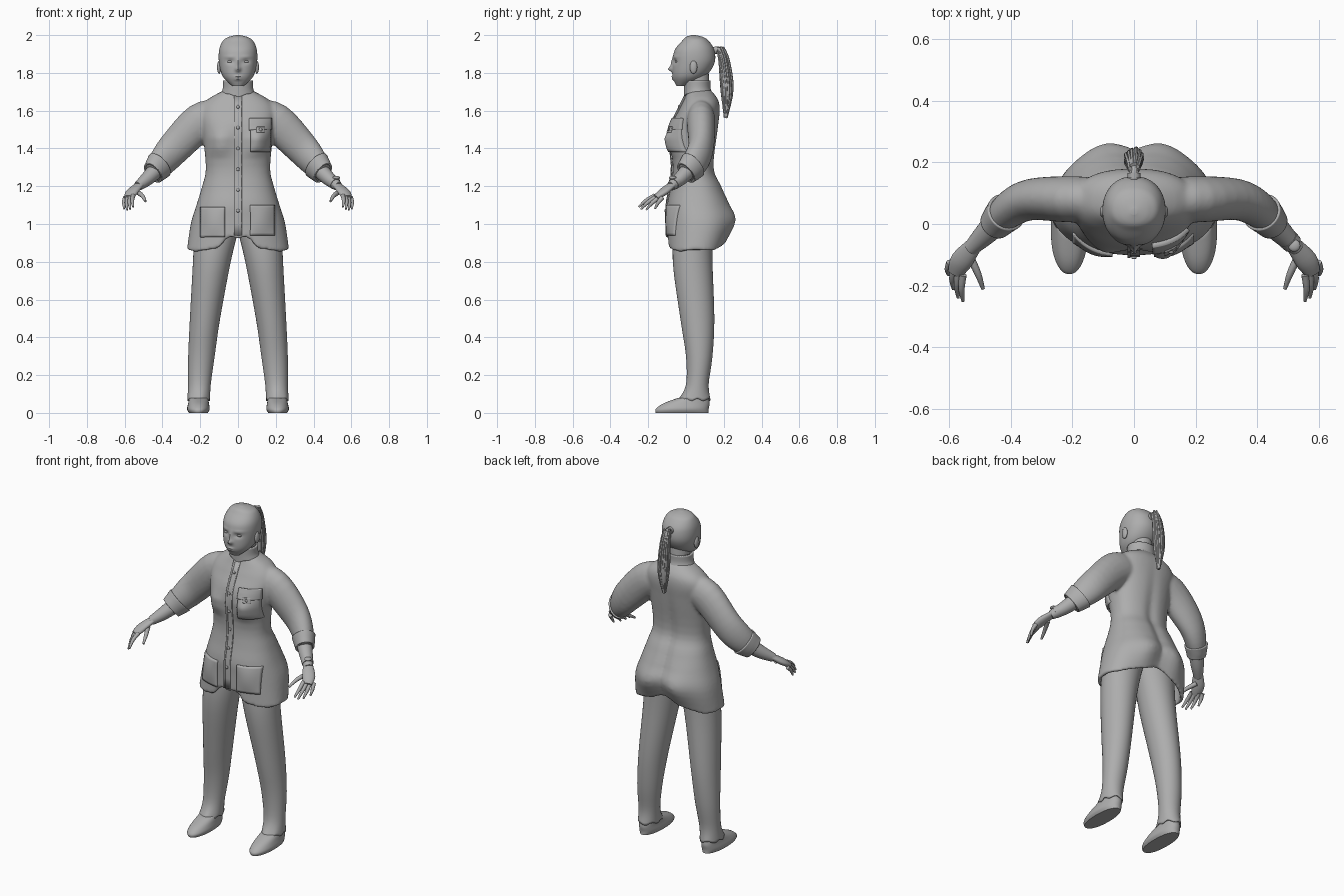
import bpy, bmesh, math, random
from mathutils import Vector, Matrix
from mathutils.bvhtree import BVHTree

random.seed(4)
if "Cube" in bpy.data.objects:
    bpy.data.objects.remove(bpy.data.objects["Cube"])

GREY = (.42, .42, .42, 1)
grey = bpy.data.materials.new("plain_grey")
grey.use_nodes = True
grey.diffuse_color = GREY
grey.node_tree.nodes["Principled BSDF"].inputs["Base Color"].default_value = GREY
RIGHTWARD, BACKWARD, UPWARD = Vector((1, 0, 0)), Vector((0, 1, 0)), Vector((0, 0, 1))


def finish(name, bm, wall=0):
    """Turn a bmesh into a smooth shaded object, optionally given a wall thickness."""
    mesh = bpy.data.meshes.new(name)
    bm.to_mesh(mesh)
    bm.free()
    mesh.materials.append(grey)
    mesh.shade_smooth()
    mesh.set_sharp_from_angle(angle=math.radians(50))
    obj = bpy.data.objects.new(name, mesh)
    bpy.context.collection.objects.link(obj)
    if wall:
        shell = obj.modifiers.new("wall", "SOLIDIFY")
        shell.thickness, shell.offset = wall, -1
    return obj


def spline(rows, steps):
    """Smooth curve through rows of numbers."""
    ends = [rows[0], *rows, rows[-1]]
    curve = []
    for before, start, end, after in zip(ends, ends[1:], ends[2:], ends[3:]):
        for k in range(steps):
            t = k / steps
            blend = t * t * (3 - 2 * t)
            pull_in, pull_out = t * (1 - t) ** 2 / 2, t * t * (t - 1) / 2
            curve.append([q + (r - q) * blend + (r - p) * pull_in + (s - q) * pull_out
                          for p, q, r, s in zip(before, start, end, after)])
    return curve + [list(rows[-1])]


def loft(bm, rows, sides=24, power=2, steps=4, ref=None, caps=(True, True), side=1, warp=None):
    """Skin rounded rings; rows are x, y, z, radius, radius. Level rings unless ref is given."""
    path = spline(rows, steps)
    rings = []
    for i, (x, y, z, across, along) in enumerate(path):
        b, n = RIGHTWARD, BACKWARD
        if ref:
            before, after = path[max(i - 1, 0)], path[min(i + 1, len(path) - 1)]
            t = (Vector(after[:3]) - Vector(before[:3])).normalized()
            b = t.cross(ref).normalized()
            n = t.cross(b)
        ring = []
        for j in range(sides):
            c, s = math.cos(math.tau * j / sides), math.sin(math.tau * j / sides)
            u = math.copysign(abs(c) ** (2 / power), c) * across
            v = math.copysign(abs(s) ** (2 / power), s) * along
            p = Vector((x, y, z)) + b * u + n * v
            if warp:
                warp(p, y)
            ring.append(bm.verts.new((p.x * side, p.y, p.z)))
        rings.append(ring)
    faces = [(low[j - 1], low[j], high[j], high[j - 1])
             for low, high in zip(rings, rings[1:]) for j in range(sides)]
    if caps[0]:
        faces.append(rings[0][::-1])
    if caps[1]:
        faces.append(rings[-1])
    for face in faces:
        bm.faces.new(face if side > 0 else face[::-1])


def part(name, rows, wall=0, **options):
    bm = bmesh.new()
    loft(bm, rows, **options)
    return finish(name, bm, wall)


def level(rows, centre=lambda z: 0):
    """Ring rows from height, half width, front y and back y."""
    return [(centre(z), (front + back) / 2, z, width, (back - front) / 2)
            for z, width, front, back in rows]


def tube(points, flat=1):
    """Ring rows from x, y, z and radius, widened sideways by flat."""
    return [(x, y, z, r * flat, r) for x, y, z, r in points]


def ball(name, place, size):
    bm = bmesh.new()
    bmesh.ops.create_uvsphere(bm, u_segments=16, v_segments=10, radius=1,
                              matrix=Matrix.Translation(place) @ Matrix.Diagonal((*size, 1)))
    return finish(name, bm)


def bump(p, x, z, height, wide, tall):
    """Soft bump, the same on the left and right."""
    return height * math.exp(-((abs(p.x) - x) / wide) ** 2 - ((p.z - z) / tall) ** 2)


# Jacket: body and sleeves fused into one soft skin
def jacket_shape(p, middle):
    if p.y < middle:
        p.y -= bump(p, .1, 1.43, .03, .06, .06)
        lift = .07 / (1 + (p.x / .09) ** 8)
    else:
        p.y += bump(p, .1, 1, .02, .07, .1) - bump(p, 0, 1.2, .015, .03, .3)
        lift = .07 * math.exp(-(p.x / .13) ** 2)
    lift += .005 * math.sin(9 * math.atan2(p.y, p.x))
    p.z += lift * max(0, min(1, (1.1 - p.z) * 4))


body = level([(.86, .27, -.1, .21), (1, .25, -.1, .25), (1.1, .22, -.1, .23), (1.2, .19, -.08, .19),
              (1.3, .17, -.07, .15), (1.5, .19, -.08, .17), (1.6, .2, -.04, .18),
              (1.66, .16, -.01, .17), (1.71, .07, .01, .13)])
sleeve = [(.1, .08, 1.57, .09), (.2, .08, 1.54, .1), (.33, .08, 1.41, .09),
          (.4, .05, 1.33, .08), (.45, 0, 1.27, .06)]
bm = bmesh.new()
loft(bm, body, sides=64, power=2.3, caps=(False, True), warp=jacket_shape)
chest = BVHTree.FromBMesh(bm)
for side in (1, -1):
    loft(bm, tube(sleeve, .75), sides=32, ref=UPWARD, side=side)
jacket = finish("jacket", bm, wall=.02)
skin = jacket.modifiers.new("fuse", "REMESH")
skin.mode, skin.voxel_size, skin.use_smooth_shade = "VOXEL", .009, True
soft = jacket.modifiers.new("soften", "SMOOTH")
soft.factor, soft.iterations = .5, 6


def front_y(x, z):
    hit = chest.ray_cast(Vector((x, -1, z)), BACKWARD)[0]
    return hit.y if hit else -.09


def patch(name, centre, middle, width, height, thick, puff=0):
    """Cloth panel laid on the jacket front, domed by puff."""
    bm = bmesh.new()
    cells = 12
    columns = []
    for i in range(cells + 1):
        column = []
        for j in range(cells + 1):
            u, v = i / cells, j / cells
            x, z = centre + width * (u - .5), middle + height * (v - .5)
            dome = puff * math.sin(math.pi * u) * math.sin(math.pi * v)
            column.append(bm.verts.new((x, front_y(x, z) - thick - dome, z)))
        columns.append(column)
    for near, far in zip(columns, columns[1:]):
        for j in range(cells):
            bm.faces.new((near[j], far[j], far[j + 1], near[j + 1]))
    return finish(name, bm, wall=thick + .01)


# Placket, pockets and buttons
patch("button_placket", 0, 1.31, .04, .74, .006)
patch("placket_seam", -.016, 1.31, .01, .74, .01)
patch("right_hip_pocket", -.135, 1.01, .13, .16, .01, puff=.01)
patch("left_hip_pocket", .13, 1.02, .13, .16, .01, puff=.01)
patch("chest_pocket", .12, 1.45, .11, .14, .012, puff=.012)
patch("chest_pocket_flap", .12, 1.53, .12, .06, .018)
patch("chest_flap_tab", .12, 1.5, .04, .03, .024)
for x, z, raised in [(0, 1.07 + .11 * i, .008) for i in range(6)] + [(.12, 1.5, .026)]:
    ball("jacket_button", (x, front_y(x, z) - raised, z), (.009, .005, .009))


# Collar and neck
def collar_shape(p, middle):
    if p.y < middle:
        p.z -= bump(p, 0, p.z, .02, .03, 1)


part("collar", level([(1.69, .09, -.01, .14), (1.72, .08, -.01, .13), (1.76, .08, -.01, .13)]),
     wall=.012, sides=40, caps=(False, False), warp=collar_shape)
part("neck", level([(1.66, .06, .01, .13), (1.8, .06, 0, .12)]))


# Head with nose, lips, eye sockets and brows
def face_shape(p, middle):
    if p.y < middle:
        p.y -= (bump(p, 0, 1.82, .02, .014, .013) + bump(p, 0, 1.85, .01, .01, .03)
                + bump(p, 0, 1.78, .008, .02, .005) + bump(p, 0, 1.767, .008, .02, .006)
                - bump(p, .04, 1.86, .01, .02, .012) + bump(p, .045, 1.885, .004, .03, .007))


part("head", level([(1.73, .03, -.05, 0), (1.78, .08, -.07, .1), (1.85, .1, -.07, .15),
                    (1.92, .1, -.06, .15), (1.97, .08, -.02, .12), (1.99, .05, 0, .09),
                    (2, .01, .03, .05)]),
     sides=96, power=2.15, steps=10, warp=face_shape)
for side in (1, -1):
    ball("eye", (.042 * side, -.049, 1.86), (.015, .009, .007))
    ball("ear", (.1 * side, .04, 1.83), (.011, .02, .035))

# Ponytail: core, tie and loose strands
tail = [(0, .14, 1.92, .015), (0, .18, 1.92, .015), (0, .2, 1.85, .025),
        (0, .215, 1.7, .03), (0, .21, 1.56, .004)]
part("ponytail", tube(tail), ref=RIGHTWARD)
part("hair_tie", [(0, y, 1.92, .021, .021) for y in (.15, .165)], ref=RIGHTWARD)
for k in range(14):
    angle, reach = math.tau * k / 14, random.uniform(.8, 1.05)
    strand = [(r * math.cos(angle) * reach, y + r * math.sin(angle) * reach,
               z + random.uniform(0, .02), .007) for _, y, z, r in tail[1:]]
    part("hair_strand", tube(strand), sides=6, ref=RIGHTWARD)


# Limbs, mirrored left and right
def leg_line(z):
    return .21 - .1 * z ** 1.5


def trouser_shape(p, middle):
    fade = max(0, 1 - p.z / .12)
    p.z += .015 * fade * math.sin(6 * math.atan2(p.y - middle, p.x - leg_line(0)))


trousers = level([(.07, .06, -.04, .13), (.15, .06, 0, .12), (.3, .07, 0, .14), (.5, .08, -.03, .15),
                  (.8, .1, -.07, .14), (1, .12, -.06, .14)], leg_line)
shoe = level([(0, .05, -.16, .12), (.02, .06, -.16, .12), (.05, .055, -.12, .125),
              (.08, .05, -.04, .12)], leg_line)
forearm = [(.42, .03, 1.3, .045), (.48, -.03, 1.24, .037), (.53, -.08, 1.2, .025)]
hand = [(.52, -.07, 1.21, .015), (.56, -.12, 1.17, .02), (.58, -.16, 1.14, .014)]
cuff = [(x, y, z, r + .006) for x, y, z, r in spline(sleeve, 4)[-4:]]

# Fingers fan evenly from the index to the little finger
fingers = {"thumb": [(.535, -.1, 1.17, .013), (.507, -.16, 1.15, .011), (.49, -.21, 1.12, .006)]}
for k, name in enumerate(("index_finger", "middle_finger", "ring_finger", "little_finger")):
    knuckle = Vector((.555, -.165, 1.15)).lerp((.597, -.125, 1.14), k / 3)
    longer = .02 * math.sin(math.pi * k / 3)
    tip = Vector((.555, -.25, 1.09)).lerp((.602, -.165, 1.08), k / 3) - Vector((0, longer, longer / 2))
    bend = knuckle.lerp(tip, .55) + Vector((.005, 0, .007))
    fingers[name] = [(*knuckle, .012), (*bend, .01), (*tip, .005)]

for side, word in ((1, "left_"), (-1, "right_")):
    part(word + "trouser_leg", trousers, wall=.008, sides=40, caps=(False, True),
         side=side, warp=trouser_shape)
    part(word + "shoe", shoe, sides=40, power=2.2, side=side)
    part(word + "sleeve_cuff", tube(cuff, .8), wall=.012, sides=32, ref=UPWARD,
         caps=(False, False), side=side)
    part(word + "forearm", tube(forearm), ref=UPWARD, side=side)
    part(word + "hand", tube(hand, 1.8), ref=UPWARD, side=side)
    for name, joints in fingers.items():
        part(word + name, tube(joints), sides=12, ref=UPWARD, side=side)

# Wristwatch on the left arm
part("watch_strap", tube([(.5, -.05, 1.225, .034), (.515, -.065, 1.213, .032)]), ref=UPWARD)
ball("watch_case", (.52, -.07, 1.245), (.02, .02, .01))
